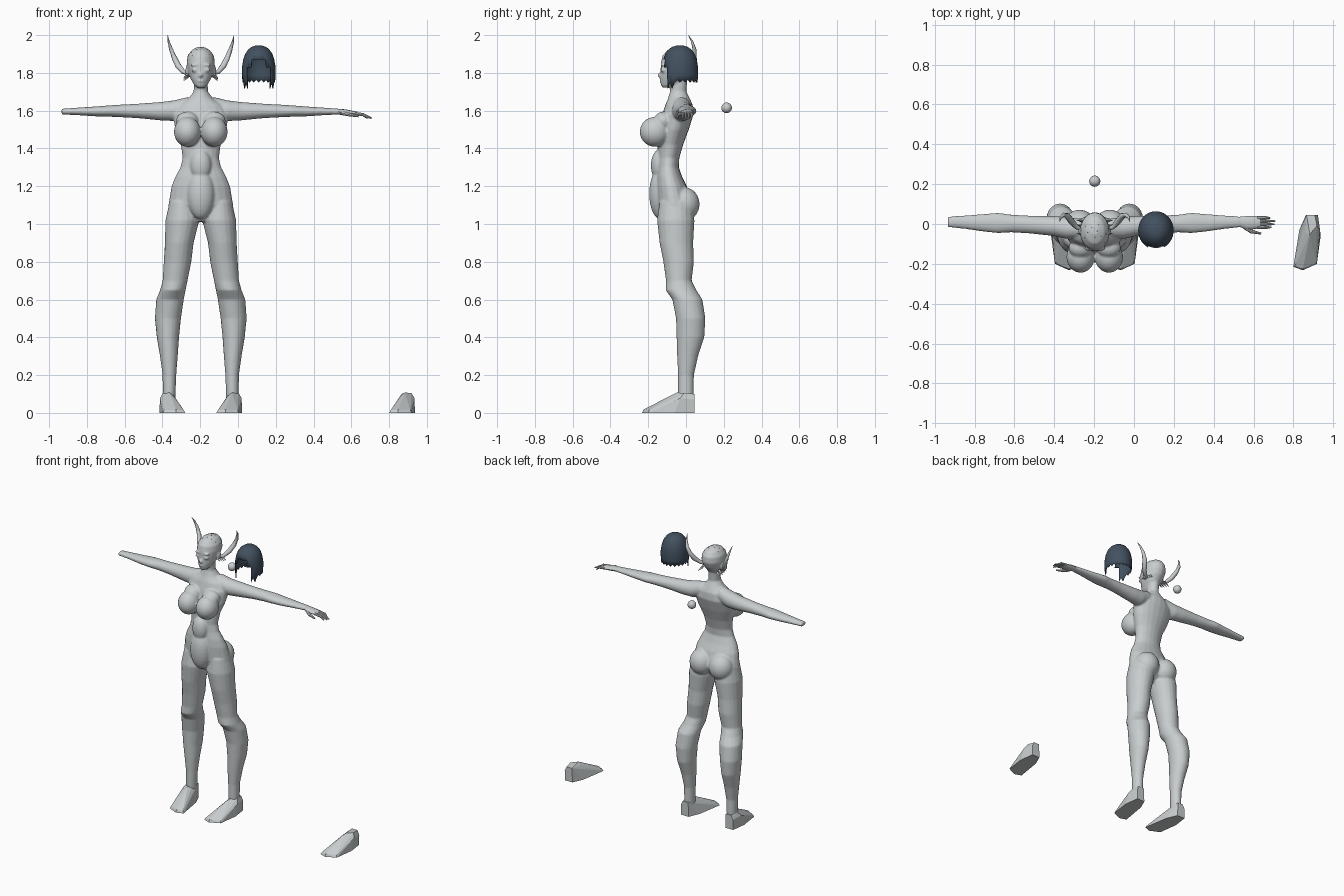
import bpy, bmesh, math
from mathutils import Matrix, Vector

if "Cube" in bpy.data.objects:
    bpy.data.objects.remove(bpy.data.objects["Cube"])

CX = -0.197  # figure's centre line


def material(name, rgb):
    m = bpy.data.materials.new(name)
    m.diffuse_color = (*rgb, 1)
    m.use_nodes = True
    m.node_tree.nodes["Principled BSDF"].inputs["Base Color"].default_value = m.diffuse_color
    return m


GREY = material("pale_grey", (0.58, 0.61, 0.62))
SLATE = material("dark_slate", (0.055, 0.082, 0.115))


def finish(bm, name, mat, smooth=None, x=CX):
    bmesh.ops.recalc_face_normals(bm, faces=bm.faces)
    me = bpy.data.meshes.new(name)
    bm.to_mesh(me)
    bm.free()
    me.materials.append(mat)
    ob = bpy.data.objects.new(name, me)
    ob.location.x = x
    bpy.context.collection.objects.link(ob)
    if smooth:
        bpy.ops.object.select_all(action='DESELECT')
        ob.select_set(True)
        bpy.context.view_layer.objects.active = ob
        bpy.ops.object.shade_smooth_by_angle(angle=math.radians(smooth))
    return ob


def skin(bm, rings):
    vs = [[bm.verts.new(p) for p in r] for r in rings]
    n = len(vs[0])
    for a, b in zip(vs, vs[1:]):
        for i in range(n):
            bm.faces.new((a[i], a[(i + 1) % n], b[(i + 1) % n], b[i]))
    bm.faces.new(vs[0])
    bm.faces.new(vs[-1])


def loft(bm, rows, axis='z', s=1, n=20):
    """rows: position along axis, then low/high limits of the cross-section"""
    rings = []
    for t, a0, a1, b0, b1 in rows:
        ring = []
        for i in range(n):
            w = 2 * math.pi * i / n
            a = (a0 + a1) / 2 + (a1 - a0) / 2 * math.cos(w)
            b = (b0 + b1) / 2 + (b1 - b0) / 2 * math.sin(w)
            ring.append((s * a, b, t) if axis == 'z' else (s * t, b, a))
        rings.append(ring)
    skin(bm, rings)


def ball(bm, c, r, rot=None):
    m = Matrix.Translation(c) @ (rot or Matrix()) @ Matrix.Diagonal((*r, 1))
    bmesh.ops.create_uvsphere(bm, u_segments=24, v_segments=14, radius=1, matrix=m)


def tube(bm, pts, radii, n=8):
    pts = [Vector(p) for p in pts]
    rings = []
    for i, p in enumerate(pts):
        d = (pts[min(i + 1, len(pts) - 1)] - pts[max(i - 1, 0)]).normalized()
        q = d.to_track_quat('Z', 'Y')
        rings.append([p + q @ Vector((radii[i] * math.cos(2 * math.pi * k / n),
                                      radii[i] * math.sin(2 * math.pi * k / n), 0)) for k in range(n)])
    skin(bm, rings)


# ---- body: overlapping lofts fused by a voxel remesh
torso = [(1.012, .03, -.12, -.03), (1.05, .11, -.14, .01), (1.10, .172, -.155, .035),
         (1.2, .155, -.16, .005), (1.25, .135, -.158, -.02), (1.3, .108, -.152, -.038),
         (1.35, .096, -.15, -.035), (1.42, .106, -.15, -.015), (1.5, .135, -.14, .015),
         (1.58, .15, -.125, .04), (1.63, .12, -.11, .036), (1.665, .065, -.095, .02),
         (1.70, .038, -.085, .002), (1.80, .036, -.075, .01)]
head = [(1.722, .02, -.125, -.07), (1.735, .035, -.133, -.045), (1.77, .055, -.137, .01),
        (1.81, .068, -.135, .042), (1.85, .075, -.134, .06), (1.89, .07, -.125, .057),
        (1.92, .049, -.10, .036), (1.937, .018, -.055, -.01)]
leg = [(1.12, .03, .165, -.14, .03), (1.02, .008, .187, -.153, .045), (.9, .038, .19, -.14, .038),
       (.8, .05, .196, -.12, .042), (.7, .07, .202, -.106, .03), (.65, .08, .216, -.108, .055),
       (.6, .09, .236, -.072, .087), (.5, .105, .243, -.053, .103), (.4, .115, .233, -.05, .097),
       (.3, .122, .216, -.047, .064), (.2, .13, .202, -.042, .042), (.06, .135, .2, -.042, .04)]
arm = [(.07, 1.57, 1.672, -.07, .025), (.14, 1.545, 1.655, -.075, .036), (.21, 1.548, 1.646, -.06, .04),
       (.33, 1.56, 1.637, -.047, .042), (.42, 1.565, 1.632, -.042, .047), (.485, 1.568, 1.628, -.046, .056),
       (.56, 1.57, 1.622, -.038, .05), (.65, 1.576, 1.616, -.025, .043), (.737, 1.58, 1.61, -.016, .037)]
bm = bmesh.new()
for rows in (torso, head):
    loft(bm, [(z, -w, w, f, b) for z, w, f, b in rows])
for s in (-1, 1):
    loft(bm, leg, s=s)
    loft(bm, arm, 'x', s)
    ball(bm, (s * .071, -.165, 1.488), (.071, .08, .079))               # chest
    ball(bm, (s * .071, -.12, 1.545), (.06, .05, .05))
    ball(bm, (s * .076, -.012, 1.105), (.083, .084, .09))               # seat
    ball(bm, (s * .031, -.122, 1.815), (.02, .014, .011))               # eyes
    ball(bm, (s * .032, -.124, 1.842), (.024, .012, .006))              # brows
    ball(bm, (s * .07, -.035, 1.81), (.012, .02, .03))                  # ears
ball(bm, (0, -.14, 1.31), (.056, .046, .085))                           # belly
ball(bm, (0, -.135, 1.16), (.073, .06, .135))
ball(bm, (0, -.137, 1.787), (.01, .014, .014))                          # nose
ball(bm, (0, -.13, 1.757), (.019, .011, .008))                          # lips
body = finish(bm, "body", GREY)
mod = body.modifiers.new("fuse", 'REMESH')
mod.mode = 'VOXEL'
mod.voxel_size = .0065
mod.use_smooth_shade = True
mod = body.modifiers.new("soften", 'SMOOTH')
mod.factor = .5
mod.iterations = 3

# ---- hand, on one arm only
bm = bmesh.new()
loft(bm, [(.725, 1.58, 1.61, -.014, .036), (.765, 1.575, 1.607, -.028, .04),
          (.80, 1.573, 1.6, -.026, .04), (.83, 1.574, 1.594, -.02, .037)], 'x', n=12)
for k in range(4):
    y = .03 - k * .0155
    tip = (.88, .905, .9, .885)[k]
    tube(bm, [(.815, y, 1.585), (.86, y * 1.05, 1.579), (tip, y, 1.56)], [.009, .008, .004])
tube(bm, [(.75, -.012, 1.588), (.785, -.037, 1.58), (.835, -.048, 1.57)], [.012, .01, .005])
finish(bm, "hand", GREY, 40)

# ---- angular feet and the spare foot
foot = [(.082, -.215, 0), (.13, -.232, 0), (.2, -.2, 0), (.219, -.06, 0), (.205, .045, 0), (.145, .045, 0),
        (.112, -.03, 0), (.09, -.21, .014), (.13, -.225, .018), (.195, -.195, .014), (.216, -.03, .078),
        (.205, .046, .07), (.142, -.045, .09), (.165, -.05, .107), (.2, -.01, .106), (.19, .046, .1),
        (.148, .046, .1)]
for name, s, x in (("right_foot", -1, CX), ("left_foot", 1, CX), ("spare_foot", 1, CX + .915)):
    bm = bmesh.new()
    vs = [bm.verts.new((s * a, b, c)) for a, b, c in foot]
    bmesh.ops.convex_hull(bm, input=vs)
    finish(bm, name, GREY, x=x)

# ---- curved horns
for name, s in (("right_horn", -1), ("left_horn", 1)):
    bm = bmesh.new()
    pts = [(.06, -.03, 1.795), (.092, -.015, 1.805), (.118, .015, 1.835), (.138, .04, 1.875),
           (.156, .046, 1.92), (.17, .033, 1.965), (.176, .012, 2.0)]
    tube(bm, [(s * a, b, c) for a, b, c in pts], [.008, .012, .016, .015, .011, .006, .001], 10)
    finish(bm, name, GREY, 50)

# ---- small scalp spikes and tufts by the ears
bm = bmesh.new()
centre = Vector((0, -.035, 1.845))


def spike(p, d, r, h):
    m = Matrix.Translation(p) @ Vector(d).to_track_quat('Z', 'Y').to_matrix().to_4x4()
    bmesh.ops.create_cone(bm, cap_ends=True, segments=3, radius1=r, radius2=.001, depth=h, matrix=m)


for i in range(22):
    h = 1 - .55 * (i + .5) / 22
    a = i * 2.39996
    q = math.sqrt(1 - h * h)
    d = Vector((q * math.cos(a), q * math.sin(a), h))
    spike(centre + Vector((d.x * .073, d.y * .09, d.z * .088)), d, .009, .016)
for s in (-1, 1):
    for k in range(4):
        spike((s * .074, -.05 + k * .022, 1.79 - k * .006), (s, .2, -.9), .01, .045)
finish(bm, "scalp_spikes", GREY)

# ---- separate bobbed hair shell, open at the face
bm = bmesh.new()
N = 40
rows = [(1.944, .2), (1.938, .42), (1.925, .62), (1.902, .8), (1.872, .92), (1.83, 1), (1.79, 1), (1.755, .97)]
rings = []
for j, (z, f) in enumerate(rows):
    ring = []
    for i in range(N):
        a = 2 * math.pi * i / N
        zz = z
        if j == len(rows) - 1:  # jagged hem with longer locks beside the face
            front = -math.sin(a)
            zz = z + (.008 if i % 2 else -.006) - (.045 * (i % 2) if front > .3 else 0)
        ring.append(bm.verts.new((.089 * f * math.cos(a), -.032 + .096 * f * math.sin(a), zz)))
    rings.append(ring)
bm.faces.new(rings[0])
for j in range(len(rows) - 1):
    for i in range(N):
        a = 2 * math.pi * (i + .5) / N
        if j >= 4 and -math.sin(a) > (.86 if j == 4 else .7):
            continue
        bm.faces.new((rings[j][i], rings[j][(i + 1) % N], rings[j + 1][(i + 1) % N], rings[j + 1][i]))
bmesh.ops.delete(bm, geom=[v for v in bm.verts if not v.link_faces], context='VERTS')
hair = finish(bm, "hair", SLATE, 50, x=.11)
mod = hair.modifiers.new("thickness", 'SOLIDIFY')
mod.thickness = .005

# ---- loose ball behind the back
bm = bmesh.new()
ball(bm, (0, .215, 1.615), (.028, .028, .028))
finish(bm, "loose_ball", GREY, 60)
